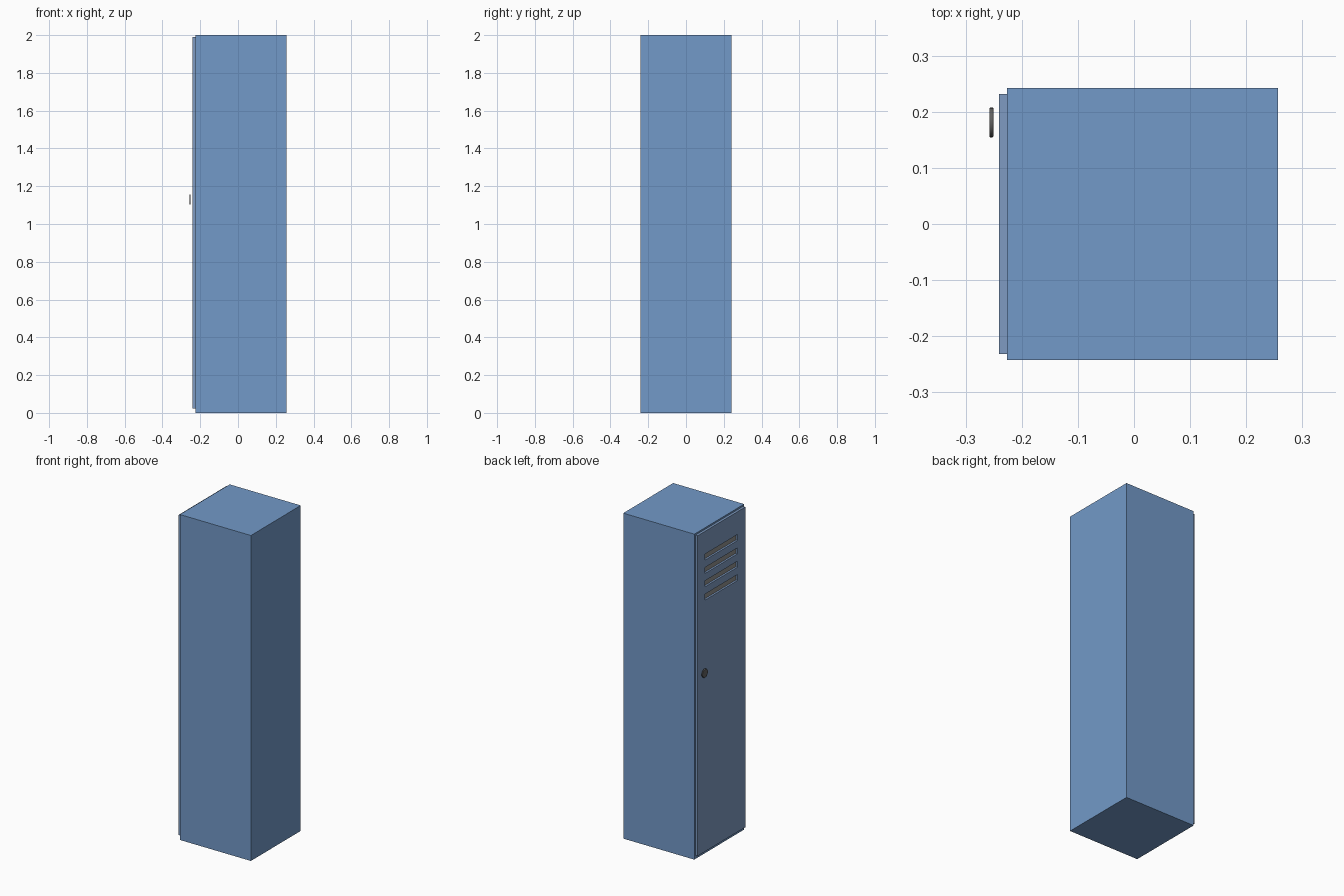
import bpy, math

if "Cube" in bpy.data.objects:
    bpy.data.objects.remove(bpy.data.objects["Cube"])


def material(name, rgb):
    m = bpy.data.materials.new(name)
    m.diffuse_color = (*rgb, 1)
    m.use_nodes = True
    m.node_tree.nodes["Principled BSDF"].inputs["Base Color"].default_value = m.diffuse_color
    return m


def box(name, lo, hi, mat=None):
    size = [b - a for a, b in zip(lo, hi)]
    centre = [(a + b) / 2 for a, b in zip(lo, hi)]
    bpy.ops.mesh.primitive_cube_add(size=1, location=centre)
    ob = bpy.context.object
    ob.name = name
    ob.scale = size
    bpy.ops.object.transform_apply(location=False, rotation=False, scale=True)
    if mat:
        ob.data.materials.append(mat)
    return ob


blue = material("blue_paint", (0.17, 0.32, 0.58))
door_blue = material("door_paint", (0.21, 0.33, 0.54))
grey = material("vent_grey", (0.28, 0.28, 0.27))
dark = material("knob_metal", (0.12, 0.12, 0.12))

# Cabinet body
box("locker_body", (-0.226, -0.242, 0), (0.257, 0.242, 2), blue)

# Door on the -x side
door = box("door", (-0.241, -0.232, 0.022), (-0.226, 0.232, 1.99), door_blue)

# Four vent slots cut through the door, each backed by a grey plate
for i in range(4):
    top = 1.85 - i * 0.082
    cutter = box("slot_cutter", (-0.26, -0.158, top - 0.037), (-0.21, 0.158, top))
    mod = door.modifiers.new("slot", 'BOOLEAN')
    mod.operation = 'DIFFERENCE'
    mod.solver = 'EXACT'
    mod.object = cutter
    bpy.context.view_layer.objects.active = door
    bpy.ops.object.modifier_apply(modifier=mod.name)
    bpy.data.objects.remove(cutter)
    box(f"vent_back_{i + 1}", (-0.229, -0.158, top - 0.037), (-0.2255, 0.158, top), grey)

# Round lock knob with a softened outer rim, just clear of the door
bpy.ops.mesh.primitive_cylinder_add(vertices=24, radius=0.0265, depth=0.0075,
                                    location=(-0.2542, 0.181, 1.13),
                                    rotation=(0, math.pi / 2, 0))
knob = bpy.context.object
knob.name = "lock_knob"
knob.data.materials.append(dark)
bevel = knob.modifiers.new("rim", 'BEVEL')
bevel.width = 0.002
bevel.segments = 2
bpy.ops.object.shade_smooth_by_angle()
